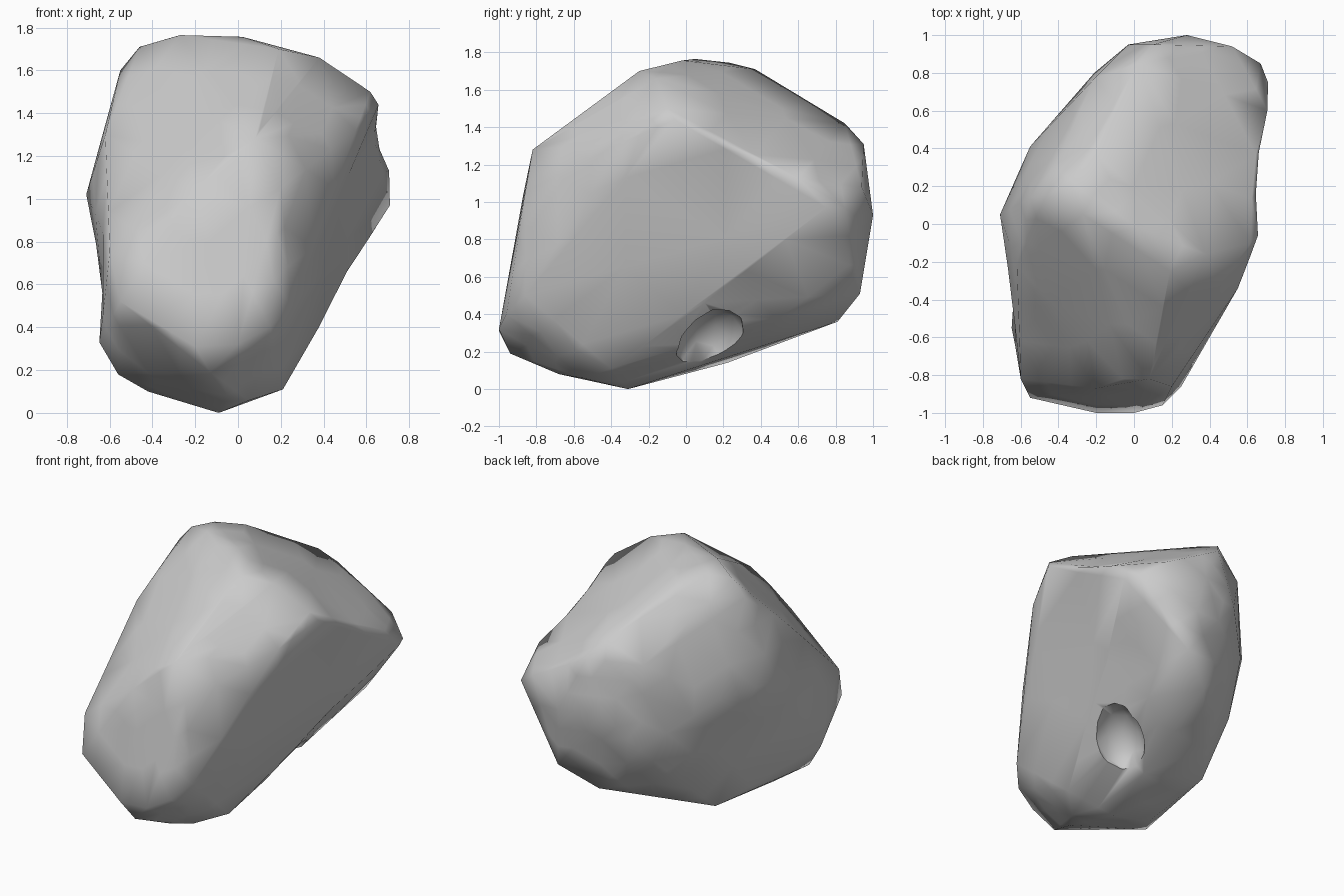
import bpy, bmesh, math
from mathutils import Vector, Matrix

if "Cube" in bpy.data.objects:
    bpy.data.objects.remove(bpy.data.objects["Cube"])

# Corner points of the boulder: the body is their hull
corners = [
    # top plateau and its rim
    (-0.27, 0.05, 1.765), (0.02, -0.02, 1.757), (-0.46, 0.15, 1.71), (-0.55, 0.14, 1.6),
    (0.19, -0.25, 1.70), (0.38, -0.16, 1.66), (0.62, -0.1, 1.5), (0.66, -0.06, 1.44),
    (-0.2, 0.37, 1.71), (-0.41, 0.32, 1.6), (-0.34, 0.23, 1.745),
    # front
    (0.1, -0.76, 1.32), (0.08, -0.82, 1.28), (-0.06, -0.82, 1.2), (0.2, -0.86, 1.05),
    (-0.2, -0.87, 1.04), (-0.6, -0.82, 0.75), (-0.55, -0.92, 0.52), (-0.2, -1.0, 0.31),
    (0.0, -1.0, 0.32), (0.15, -0.96, 0.4), (0.25, -0.86, 0.5), (-0.62, -0.22, 1.3),
    # left
    (-0.71, 0.05, 1.02), (-0.65, -0.55, 0.33), (-0.55, 0.41, 1.0), (-0.56, -0.55, 0.18),
    (-0.33, 0.54, 0.42), (-0.38, 0.22, 0.14),
    # back
    (-0.21, 0.8, 0.7), (-0.21, 0.77, 1.28), (-0.03, 0.95, 0.95), (0.28, 1.0, 0.93),
    (0.52, 0.94, 1.08), (0.1, 0.95, 1.31), (0.02, 0.85, 1.42), (0.67, 0.85, 0.97),
    (0.33, 0.93, 0.51), (0.1, 0.81, 0.36), (0.71, 0.6, 1.13), (0.71, 0.75, 0.97),
    # right and underside
    (0.55, -0.34, 1.32), (0.41, 0.1, 0.46), (0.21, -0.4, 0.11), (-0.09, -0.31, 0.0),
    (-0.42, -0.36, 0.1), (-0.13, -0.94, 0.19), (-0.05, -0.68, 0.08), (0.05, -0.55, 0.058),
]


def make_object(name, bm):
    mesh = bpy.data.meshes.new(name)
    bm.to_mesh(mesh)
    bm.free()
    ob = bpy.data.objects.new(name, mesh)
    bpy.context.collection.objects.link(ob)
    return ob


def press(bm, centre, radii, depth):
    """Push the surface sideways along x with a soft falloff."""
    for v in bm.verts:
        d = v.co - Vector(centre)
        v.co.x += depth * math.exp(-sum((a / r) ** 2 for a, r in zip(d, radii)))


# Boulder body
bm = bmesh.new()
for p in corners:
    bm.verts.new(p)
bmesh.ops.convex_hull(bm, input=bm.verts[:])
bmesh.ops.delete(bm, geom=[v for v in bm.verts if not v.link_faces], context='VERTS')
long_edges = [e for e in bm.edges if e.calc_length() > 0.3]
bmesh.ops.subdivide_edges(bm, edges=long_edges, cuts=2)
bmesh.ops.triangulate(bm, faces=bm.faces[:])

# Shallow valley along the right flank, faint dip on the left
press(bm, (0.6, 0.25, 1.05), (0.3, 0.22, 0.45), -0.06)
press(bm, (-0.68, -0.2, 0.62), (0.3, 0.3, 0.22), 0.05)
bmesh.ops.recalc_face_normals(bm, faces=bm.faces[:])
boulder = make_object("boulder", bm)

# Slanted hollow low on the right side
bm = bmesh.new()
tilt = Vector((0.55, 0.4, 0.62)).to_track_quat('Z', 'Y').to_matrix().to_4x4()
place = Matrix.Translation((0.235, 0.13, 0.24)) @ tilt @ Matrix.Diagonal((0.17, 0.17, 0.25, 1))
bmesh.ops.create_icosphere(bm, subdivisions=2, radius=1, matrix=place)
cutter = make_object("hollow_cutter", bm)
cutter.hide_render = True

mod = boulder.modifiers.new("hollow", 'BOOLEAN')
mod.operation = 'DIFFERENCE'
mod.solver = 'EXACT'
mod.object = cutter
bpy.context.view_layer.objects.active = boulder
boulder.select_set(True)
bpy.ops.object.modifier_apply(modifier=mod.name)
bpy.data.objects.remove(cutter)

# Soft shading, sharp only at the hollow's rim
bpy.ops.object.shade_smooth_by_angle(angle=math.radians(65))
